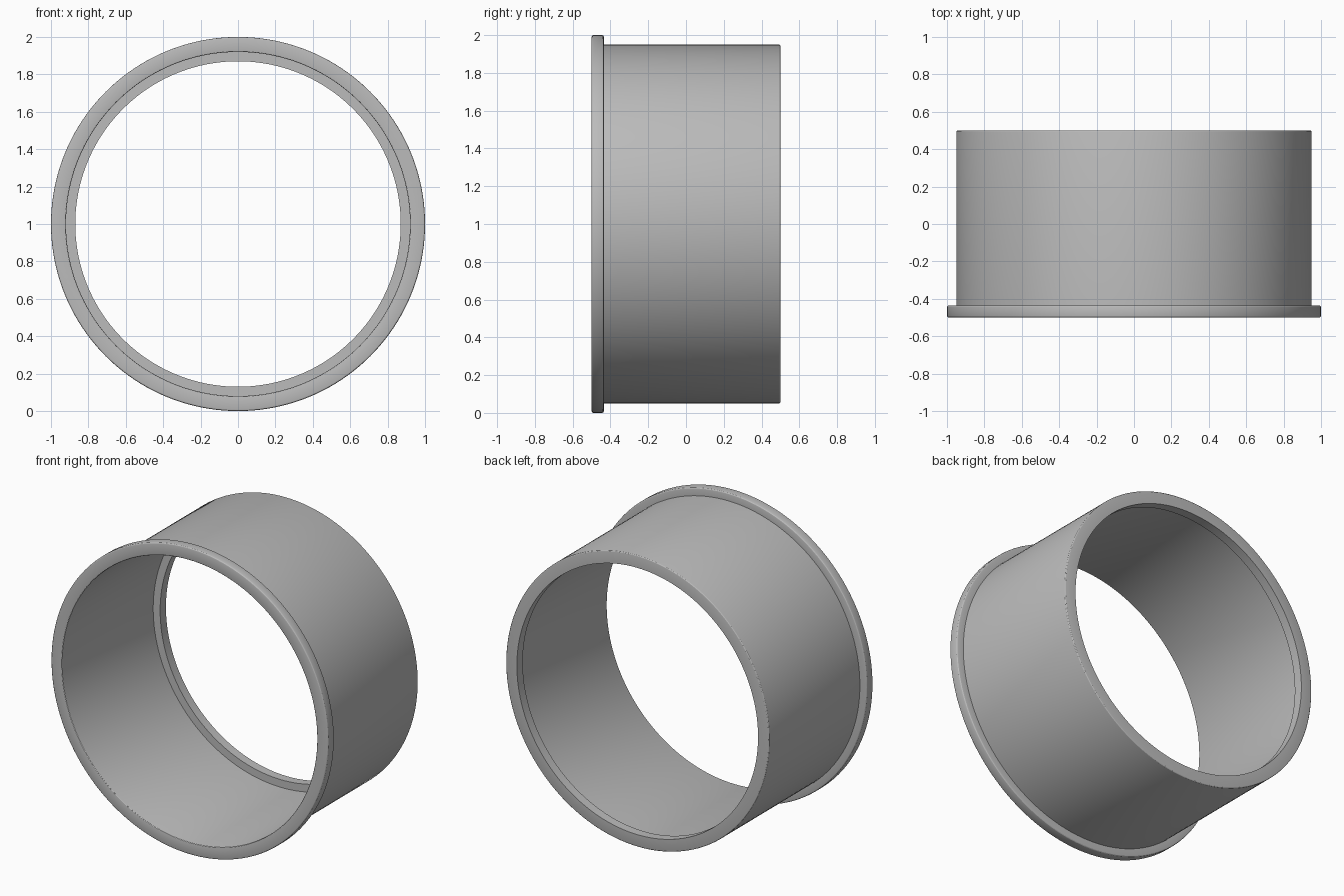
import bpy, bmesh, math
from mathutils import Vector, Matrix

cube = bpy.data.objects.get("Cube")
if cube:
    bpy.data.objects.remove(cube, do_unlink=True)

SEGMENTS = 160

# Plain grey material
grey = bpy.data.materials.new("grey")
grey.use_nodes = True
colour = (0.5, 0.5, 0.5, 1)
grey.diffuse_color = colour
grey.node_tree.nodes["Principled BSDF"].inputs["Base Color"].default_value = colour

# Closed section of the sleeve: (radius, y, corner rounding)
section = [
    (0.92, -0.5, 0.005),    # front mouth
    (1.0, -0.5, 0.01),      # flange front
    (1.0, -0.435, 0.01),    # flange back
    (0.95, -0.435, 0),      # flange meets tube
    (0.95, 0.5, 0.008),     # tube back
    (0.87, 0.5, 0),         # lip back
    (0.87, 0.44, 0),        # lip front
    (0.92, 0.44, 0),        # bore meets lip
]


def rounded(points, steps=3):
    """Replace each rounded corner with a short curve."""
    result = []
    for i, (r, y, size) in enumerate(points):
        corner = Vector((r, y))
        if not size:
            result.append(corner)
            continue
        before = Vector(points[i - 1][:2])
        after = Vector(points[(i + 1) % len(points)][:2])
        a = (before - corner).normalized() * size
        b = (after - corner).normalized() * size
        for k in range(steps + 1):
            t = math.pi / 2 * k / steps
            result.append(corner + a * (1 - math.sin(t)) + b * (1 - math.cos(t)))
    return result


def lathe(name, points, material):
    """Turn a closed section around the y axis through z = 1."""
    bm = bmesh.new()
    verts = [bm.verts.new((p.x, p.y, 0)) for p in points]
    edges = [bm.edges.new((verts[i - 1], verts[i])) for i in range(len(verts))]
    bmesh.ops.spin(bm, geom=verts + edges, cent=(0, 0, 0), axis=(0, 1, 0),
                   angle=math.tau, steps=SEGMENTS, use_merge=True)
    bmesh.ops.remove_doubles(bm, verts=bm.verts, dist=0.0001)
    bmesh.ops.recalc_face_normals(bm, faces=bm.faces)
    bmesh.ops.transform(bm, matrix=Matrix.Translation((0, 0, 1)), verts=bm.verts)
    mesh = bpy.data.meshes.new(name)
    bm.to_mesh(mesh)
    bm.free()
    mesh.materials.append(material)
    obj = bpy.data.objects.new(name, mesh)
    bpy.context.collection.objects.link(obj)
    bpy.ops.object.select_all(action="DESELECT")
    obj.select_set(True)
    bpy.context.view_layer.objects.active = obj
    bpy.ops.object.shade_smooth_by_angle(angle=math.radians(25))
    return obj


lathe("flanged_sleeve", rounded(section), grey)
